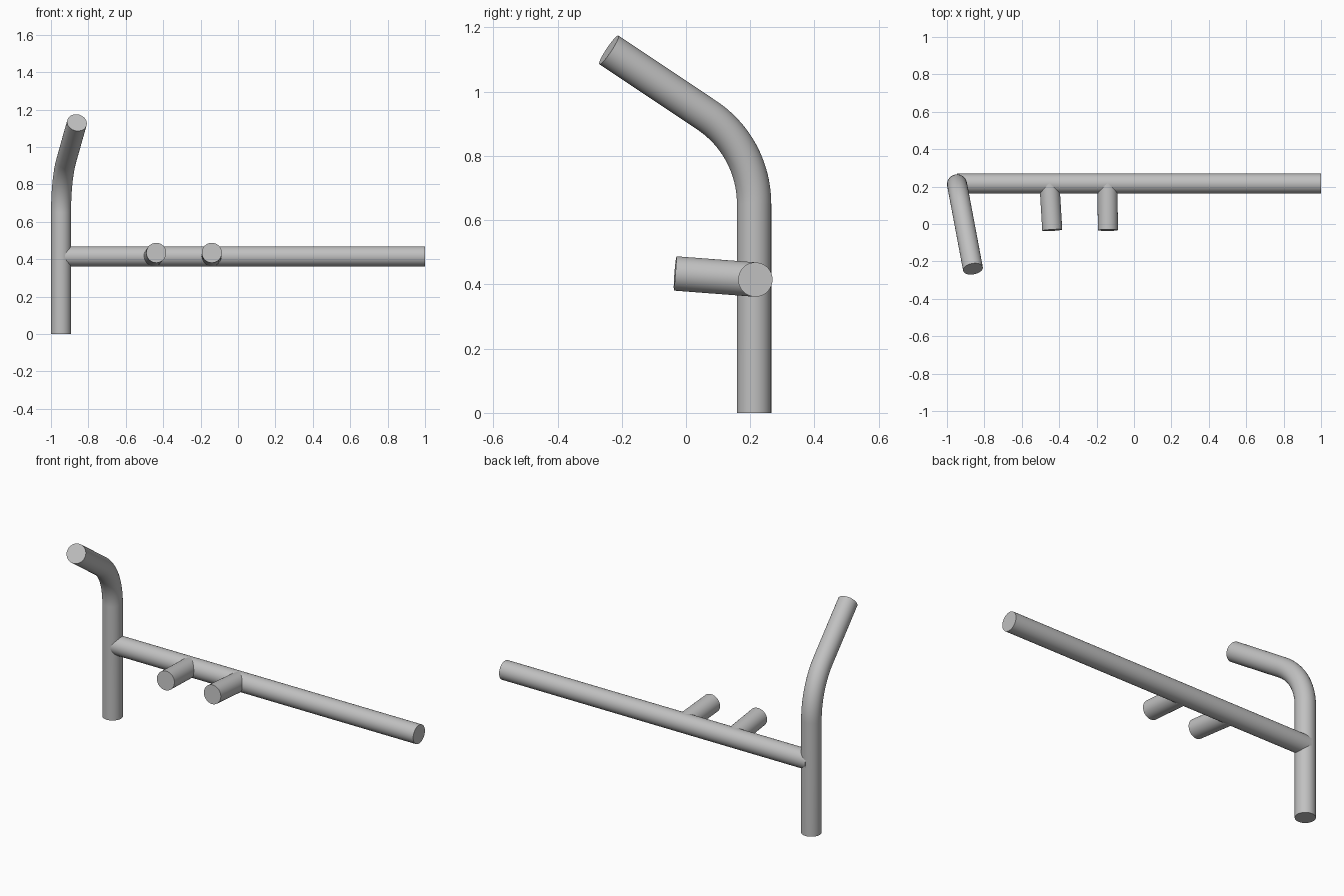
import bpy, bmesh
from math import sin, cos, pi, radians
from mathutils import Vector

cube = bpy.data.objects.get("Cube")
if cube:
    bpy.data.objects.remove(cube, do_unlink=True)

RADIUS = 0.0535
SIDES = 48

steel = bpy.data.materials.new("grey_steel")
steel.use_nodes = True
grey = (0.53, 0.53, 0.53, 1)
steel.diffuse_color = grey
steel.node_tree.nodes["Principled BSDF"].inputs["Base Color"].default_value = grey


def tube(name, path, side):
    """Sweep a capped round section along a planar path; side is the plane's normal."""
    bm = bmesh.new()
    side = side.normalized()
    rings = []
    for i, p in enumerate(path):
        tangent = (path[min(i + 1, len(path) - 1)] - path[max(i - 1, 0)]).normalized()
        up = tangent.cross(side).normalized()
        across = up.cross(tangent)
        rings.append([bm.verts.new(p + RADIUS * (cos(a) * across + sin(a) * up))
                      for a in (2 * pi * k / SIDES for k in range(SIDES))])
    for low, high in zip(rings, rings[1:]):
        for k in range(SIDES):
            n = (k + 1) % SIDES
            bm.faces.new((low[k], low[n], high[n], high[k]))
    bm.faces.new(rings[0])
    bm.faces.new(rings[-1])
    bmesh.ops.recalc_face_normals(bm, faces=bm.faces)
    mesh = bpy.data.meshes.new(name)
    bm.to_mesh(mesh)
    bm.free()
    mesh.materials.append(steel)
    obj = bpy.data.objects.new(name, mesh)
    bpy.context.collection.objects.link(obj)
    bpy.ops.object.select_all(action='DESELECT')
    obj.select_set(True)
    bpy.context.view_layer.objects.active = obj
    bpy.ops.object.shade_smooth_by_angle(angle=radians(40))


# Upright: straight foot, circular bend, straight tip leaning forward
foot = Vector((-0.946, 0.212, 0))
tip = Vector((-0.861, -0.24, 1.13))
lean = Vector((tip.x - foot.x, tip.y - foot.y, 0)).normalized()
up = Vector((0, 0, 1))
bend_start, bend_radius, turn, steps = 0.65, 0.33, radians(56.8), 24
path = [foot]
for i in range(steps + 1):
    a = turn * i / steps
    path.append(foot + lean * bend_radius * (1 - cos(a))
                + up * (bend_start + bend_radius * sin(a)))
path.append(tip)
tube("bent_upright", path, lean.cross(up))

# Long horizontal rail
tube("rail", [Vector((-0.946, 0.216, 0.415)), Vector((1, 0.216, 0.415))], up)

# Two short pegs pointing forward and slightly up
for name, x_base, x_tip in (("right_peg", -0.452, -0.437), ("left_peg", -0.141, -0.14)):
    tube(name, [Vector((x_base, 0.216, 0.415)), Vector((x_tip, -0.033, 0.434))], up)
